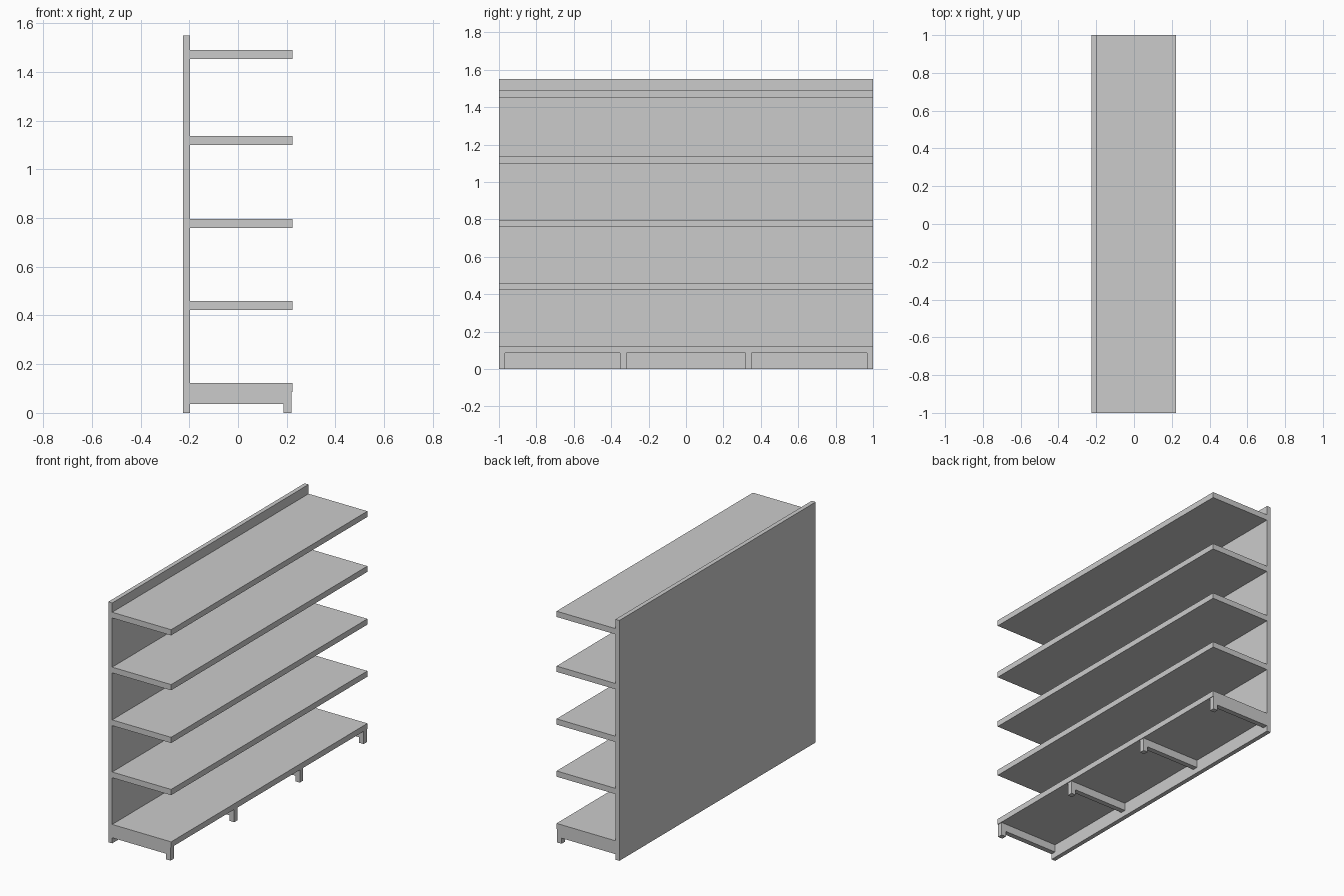
import bpy, bmesh

if "Cube" in bpy.data.objects:
    bpy.data.objects.remove(bpy.data.objects["Cube"])

X_BACK, X_PANEL, X_FRONT = -0.225, -0.197, 0.223


def extrude_profile(name, points, y0, y1):
    """Extrude an (x, z) outline along y."""
    bm = bmesh.new()
    face = bm.faces.new([bm.verts.new((x, y0, z)) for x, z in points])
    new = bmesh.ops.extrude_face_region(bm, geom=[face])["geom"]
    verts = [g for g in new if isinstance(g, bmesh.types.BMVert)]
    bmesh.ops.translate(bm, verts=verts, vec=(0, y1 - y0, 0))
    bmesh.ops.recalc_face_normals(bm, faces=bm.faces)
    mesh = bpy.data.meshes.new(name)
    bm.to_mesh(mesh)
    bm.free()
    obj = bpy.data.objects.new(name, mesh)
    bpy.context.collection.objects.link(obj)
    return obj


def board(name, x0, x1, z0, z1):
    return extrude_profile(name, [(x0, z0), (x1, z0), (x1, z1), (x0, z1)], -1, 1)


# Back panel
board("back_panel", X_BACK, X_PANEL, 0, 1.55)

# Shelves, bottom to top
for i, top in enumerate((0.122, 0.46, 0.796, 1.136, 1.49)):
    board(f"shelf_{i + 1}", X_PANEL, X_FRONT, top - 0.037, top)

# L-shaped base brackets, each with a front foot
bracket = [(X_PANEL, 0.085), (X_PANEL, 0.036), (0.187, 0.036),
           (0.187, 0), (0.219, 0), (0.219, 0.085)]
for i, y in enumerate((-1, -0.352, 0.317, 0.967)):
    extrude_profile(f"base_bracket_{i + 1}", bracket, y, y + 0.033)
